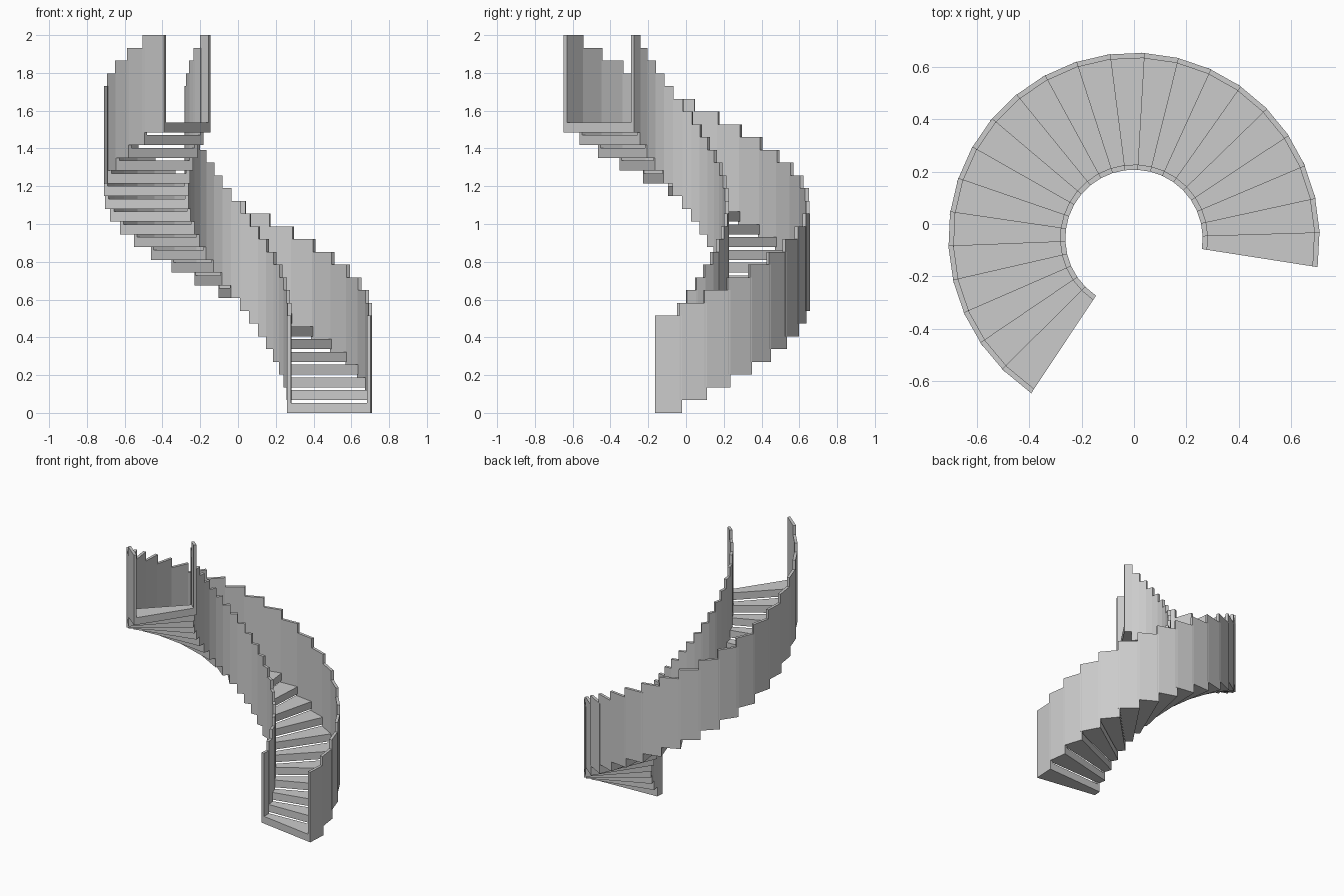
import bpy
from math import radians, sin, cos

if "Cube" in bpy.data.objects:
    bpy.data.objects.remove(bpy.data.objects["Cube"])

STEPS = 23
START, PITCH, WIDTH = -8.9, 10.62, 11.7      # degrees
CENTRE_Y = -0.055
R_IN, R_OUT, WALL = 0.263, 0.711, 0.02
TREAD, HEIGHT = 0.053, 0.515
RISE = (2.0 - HEIGHT) / (STEPS - 1)

# U-shaped section (radius, height): tread with a railing panel on each side
SECTION = [(R_IN, 0), (R_OUT, 0), (R_OUT, HEIGHT), (R_OUT - WALL, HEIGHT),
           (R_OUT - WALL, TREAD), (R_IN + WALL, TREAD),
           (R_IN + WALL, HEIGHT), (R_IN, HEIGHT)]


def build_step(index):
    a0 = START + index * PITCH
    z0 = index * RISE
    verts = []
    for a in (radians(a0), radians(a0 + WIDTH)):
        verts += [(r * cos(a), CENTRE_Y + r * sin(a), z0 + z) for r, z in SECTION]
    n = len(SECTION)
    # End caps split into tread and two panels' convex quads
    caps = [(0, 1, 4, 5), (1, 2, 3, 4), (0, 5, 6, 7)]
    faces = list(caps)
    faces += [tuple(i + n for i in reversed(c)) for c in caps]
    faces += [(i, i + n, (i + 1) % n + n, (i + 1) % n) for i in range(n)]
    mesh = bpy.data.meshes.new(f"stair_step_{index + 1}")
    mesh.from_pydata(verts, [], faces)
    mesh.update()
    obj = bpy.data.objects.new(mesh.name, mesh)
    bpy.context.collection.objects.link(obj)


# Spiral run of overlapping steps
for i in range(STEPS):
    build_step(i)
